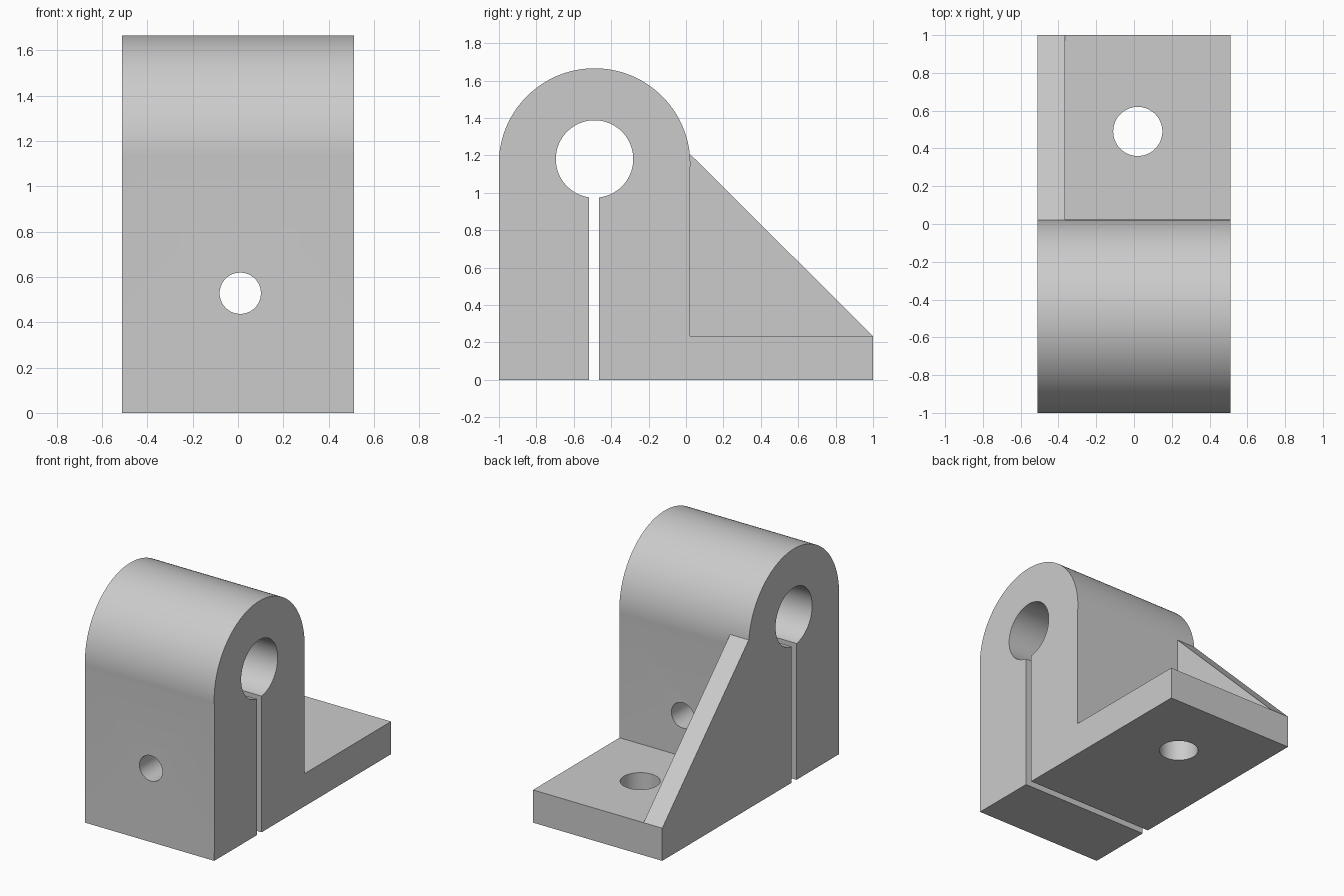
import bpy, bmesh, math
from mathutils import Matrix

cube = bpy.data.objects.get("Cube")
if cube:
    bpy.data.objects.remove(cube, do_unlink=True)

HALF_WIDTH = 0.512
BASE_TOP = 0.234
BACK = 0.021                       # rear wall of the upright block
CROWN = (-0.489, 1.154, 0.512)     # y, z, radius of the rounded top
BORE = (-0.489, 1.181, 0.207)      # y, z, radius of the shaft bore
SLOT = (-0.519, -0.465)            # y limits of the clamping slot

grey = bpy.data.materials.new("light grey")
grey.use_nodes = True
grey.diffuse_color = (0.6, 0.6, 0.6, 1)
grey.node_tree.nodes["Principled BSDF"].inputs["Base Color"].default_value = (0.6, 0.6, 0.6, 1)


def add_object(name, bm):
    bmesh.ops.recalc_face_normals(bm, faces=bm.faces)
    mesh = bpy.data.meshes.new(name)
    bm.to_mesh(mesh)
    bm.free()
    mesh.materials.append(grey)
    obj = bpy.data.objects.new(name, mesh)
    bpy.context.collection.objects.link(obj)
    return obj


def activate(obj):
    bpy.ops.object.select_all(action='DESELECT')
    obj.select_set(True)
    bpy.context.view_layer.objects.active = obj


def extrude_profile(name, outline, x0, x1):
    """Extrude a closed (y, z) outline along x."""
    bm = bmesh.new()
    face = bm.faces.new([bm.verts.new((x0, y, z)) for y, z in outline])
    result = bmesh.ops.extrude_face_region(bm, geom=[face])
    moved = [v for v in result["geom"] if isinstance(v, bmesh.types.BMVert)]
    bmesh.ops.translate(bm, verts=moved, vec=(x1 - x0, 0, 0))
    return add_object(name, bm)


def arc(circle, start, end, steps):
    y, z, r = circle
    angles = [start + (end - start) * i / steps for i in range(steps + 1)]
    return [(y + r * math.cos(a), z + r * math.sin(a)) for a in angles]


def drill(target, name, centre, radius, depth, rotation):
    """Cut a round through hole."""
    bm = bmesh.new()
    bmesh.ops.create_cone(bm, cap_ends=True, segments=120, radius1=radius,
                          radius2=radius, depth=depth,
                          matrix=Matrix.Translation(centre) @ rotation)
    cutter = add_object(name, bm)
    cutter.hide_render = True
    mod = target.modifiers.new(name, 'BOOLEAN')
    mod.operation = 'DIFFERENCE'
    mod.solver = 'EXACT'
    mod.object = cutter
    activate(target)
    bpy.ops.object.modifier_apply(modifier=name)
    bpy.data.objects.remove(cutter, do_unlink=True)


# Clamp block and foot as one outline, with the slot opening into the bore
dip = math.asin((CROWN[1] - 1.11) / CROWN[2])
right_lip = math.atan2(-math.sqrt(BORE[2] ** 2 - (SLOT[1] - BORE[0]) ** 2), SLOT[1] - BORE[0])
left_lip = math.atan2(-math.sqrt(BORE[2] ** 2 - (SLOT[0] - BORE[0]) ** 2), SLOT[0] - BORE[0])
outline = [(SLOT[0], 0), (-1, 0)]
outline += arc(CROWN, math.pi + dip, -dip, 90)
outline += [(BACK, BASE_TOP), (1, BASE_TOP), (1, 0), (SLOT[1], 0)]
outline += arc(BORE, right_lip, left_lip + 2 * math.pi, 110)
bracket = extrude_profile("clamp_bracket", outline, -HALF_WIDTH, HALF_WIDTH)

# Screw hole across the clamp and bolt hole through the foot
drill(bracket, "clamp_screw_hole", (0.01, -0.49, 0.528), 0.091, 1.4,
      Matrix.Rotation(math.pi / 2, 4, 'X'))
drill(bracket, "foot_bolt_hole", (0.02, 0.49, 0.1), 0.13, 0.8, Matrix.Identity(4))

# Triangular rib along one side of the foot
rib = extrude_profile("side_rib", [(BACK, BASE_TOP), (1, BASE_TOP), (BACK, 1.208)],
                      -HALF_WIDTH, -0.364)

# Smooth the curved walls, keep every real edge crisp
activate(bracket)
bpy.ops.object.shade_smooth_by_angle(angle=math.radians(4))
